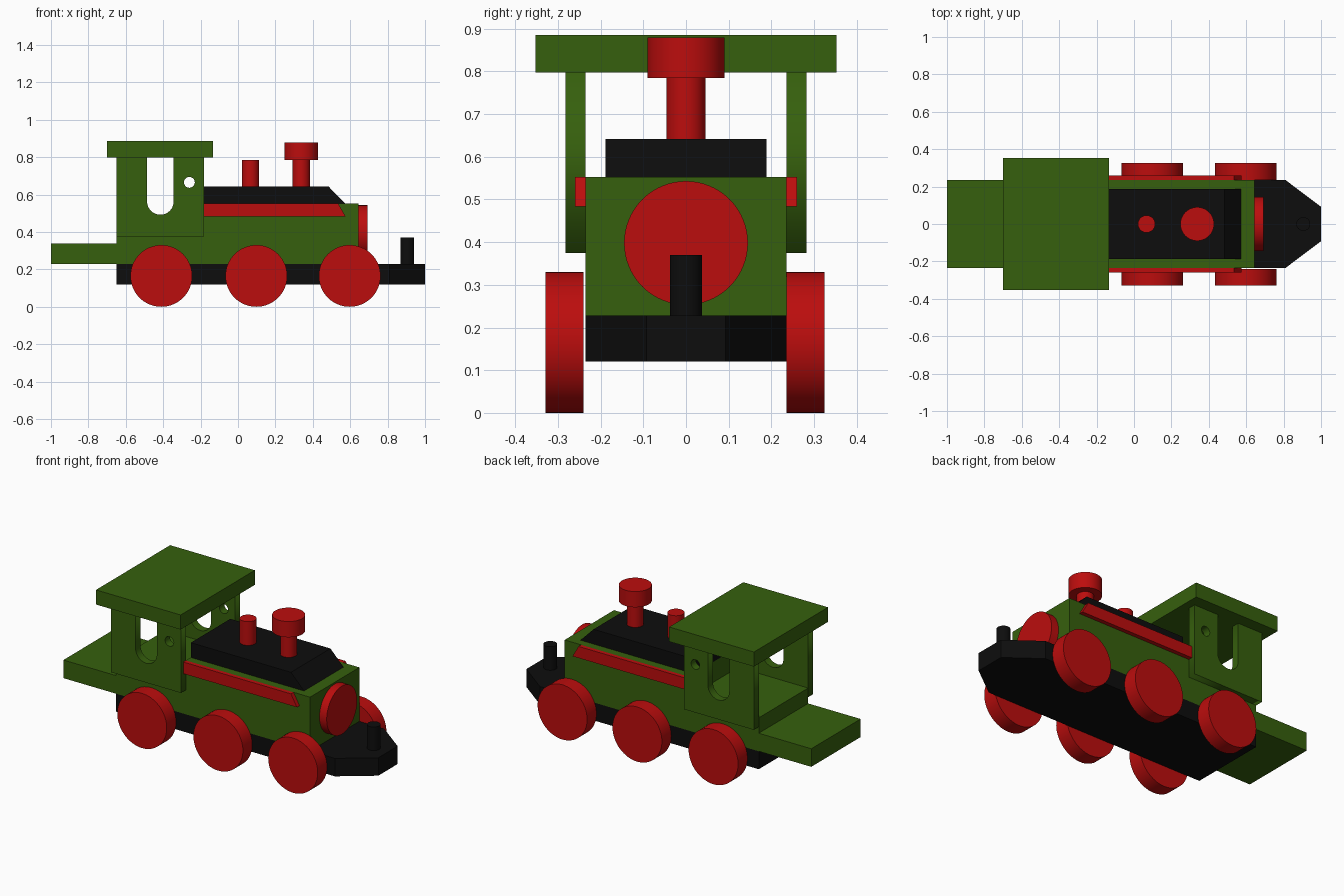
import bpy, bmesh
from math import pi, cos, sin, radians
from mathutils import Matrix

if "Cube" in bpy.data.objects:
    bpy.data.objects.remove(bpy.data.objects["Cube"])


def paint(name, rgb):
    m = bpy.data.materials.new(name)
    m.diffuse_color = (*rgb, 1)
    m.use_nodes = True
    m.node_tree.nodes["Principled BSDF"].inputs["Base Color"].default_value = m.diffuse_color
    return m


GREEN = paint("green", (0.037, 0.117, 0.004))
RED = paint("red", (0.5, 0.004, 0.004))
BLACK = paint("black", (0.004, 0.004, 0.004))


def prism(name, pts, lo, hi, axis, mat):
    """Extrude a profile from lo to hi: XZ points along 'y', XY points along 'z'."""
    bm = bmesh.new()
    place = (lambda a, b: (a, lo, b)) if axis == 'y' else (lambda a, b: (a, b, lo))
    face = bm.faces.new([bm.verts.new(place(a, b)) for a, b in pts])
    ext = bmesh.ops.extrude_face_region(bm, geom=[face])
    verts = [v for v in ext["geom"] if isinstance(v, bmesh.types.BMVert)]
    step = (0, hi - lo, 0) if axis == 'y' else (0, 0, hi - lo)
    bmesh.ops.translate(bm, verts=verts, vec=step)
    bmesh.ops.recalc_face_normals(bm, faces=bm.faces)
    me = bpy.data.meshes.new(name)
    bm.to_mesh(me)
    bm.free()
    me.materials.append(mat)
    ob = bpy.data.objects.new(name, me)
    bpy.context.collection.objects.link(ob)
    return ob


def rect(x0, x1, z0, z1):
    return [(x0, z0), (x1, z0), (x1, z1), (x0, z1)]


def cylinder(name, r, depth, loc, mat, rot=(0, 0, 0)):
    bpy.ops.mesh.primitive_cylinder_add(vertices=64, radius=r, depth=depth,
                                        location=loc, rotation=rot)
    ob = bpy.context.object
    ob.name = name
    ob.data.materials.append(mat)
    bpy.ops.object.shade_smooth_by_angle(angle=radians(30))
    return ob


# Chassis with tapered nose
prism("chassis", [(-0.65, -0.235), (0.81, -0.235), (1, -0.092), (1, 0.092),
                  (0.81, 0.235), (-0.65, 0.235)], 0.12, 0.228, 'z', BLACK)

# Body: rear platform, cab floor and boiler block in one profile
prism("body", [(-1, 0.228), (0.645, 0.228), (0.645, 0.553), (-0.183, 0.553),
               (-0.183, 0.43), (-0.65, 0.43), (-0.65, 0.337), (-1, 0.337)],
      -0.235, 0.235, 'y', GREEN)

# Boiler top with sloped front
prism("boiler_top", [(-0.183, 0.553), (0.572, 0.553), (0.485, 0.642), (-0.183, 0.642)],
      -0.188, 0.188, 'y', BLACK)

# Cab roof
prism("cab_roof", rect(-0.70, -0.135, 0.797, 0.885), -0.353, 0.353, 'y', GREEN)

# Cab wall outline with a U-shaped window open to the roof
arch = [(-0.415 + 0.071 * cos(t), 0.563 + 0.071 * sin(t))
        for t in (-pi * i / 24 for i in range(25))]
wall = [(-0.65, 0.375), (-0.183, 0.375), (-0.183, 0.797), (-0.344, 0.797),
        *arch, (-0.486, 0.797), (-0.65, 0.797)]
porthole = [(-0.26 + 0.029 * cos(2 * pi * i / 32), 0.665 + 0.029 * sin(2 * pi * i / 32))
            for i in range(32)]


def cab_wall(name, y):
    """Filled 2D curve with a porthole, stood upright and turned into a mesh."""
    cu = bpy.data.curves.new(name, 'CURVE')
    cu.dimensions = '2D'
    cu.fill_mode = 'BOTH'
    cu.extrude = 0.0235
    for pts in (wall, porthole):
        sp = cu.splines.new('POLY')
        sp.points.add(len(pts) - 1)
        for p, (x, z) in zip(sp.points, pts):
            p.co = (x, z, 0, 1)
        sp.use_cyclic_u = True
    cu.materials.append(GREEN)
    ob = bpy.data.objects.new(name, cu)
    bpy.context.collection.objects.link(ob)
    ob.matrix_world = Matrix.Translation((0, y, 0)) @ Matrix.Rotation(pi / 2, 4, 'X')
    bpy.ops.object.select_all(action='DESELECT')
    ob.select_set(True)
    bpy.context.view_layer.objects.active = ob
    bpy.ops.object.convert(target='MESH')


# Paired side parts: cab walls, trim strips, wheels
trim = [(-0.183, 0.483), (0.575, 0.483), (0.535, 0.553), (-0.183, 0.553)]
for side, s in (("right", -1), ("left", 1)):
    cab_wall(f"cab_wall_{side}", s * 0.2585)
    prism(f"trim_strip_{side}", trim, s * 0.235, s * 0.26, 'y', RED)
    for pos, x in (("rear", -0.41), ("middle", 0.098), ("front", 0.597)):
        cylinder(f"wheel_{pos}_{side}", 0.165, 0.089, (x, s * 0.2825 - 0.002, 0.165),
                 RED, (pi / 2, 0, 0))

# Boiler front disc, chimneys and coupling peg
cylinder("front_disc", 0.145, 0.048, (0.669, 0, 0.398), RED, (0, pi / 2, 0))
cylinder("steam_dome", 0.046, 0.143, (0.067, 0, 0.7135), RED)
cylinder("chimney_stem", 0.046, 0.143, (0.338, 0, 0.7135), RED)
cylinder("chimney_cap", 0.09, 0.095, (0.338, 0, 0.8315), RED)
cylinder("coupling_peg", 0.037, 0.142, (0.905, 0, 0.299), BLACK)
